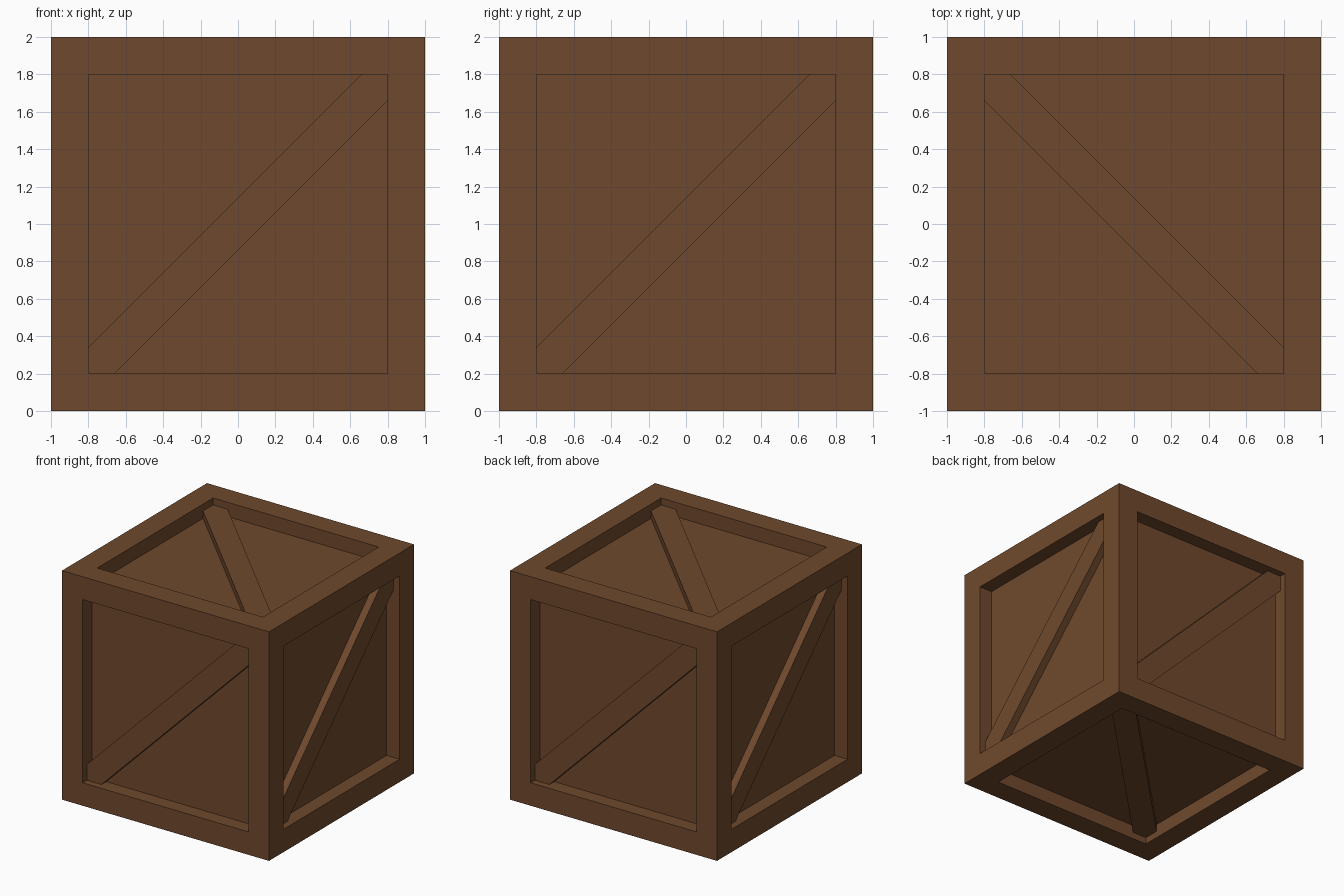
import bpy, bmesh
from mathutils import Vector

if "Cube" in bpy.data.objects:
    bpy.data.objects.remove(bpy.data.objects["Cube"])

HALF, BORDER, RECESS, BRACE_DEPTH = 1.0, 0.2, 0.125, 0.06
CORNER = 0.14  # how far each brace edge sits from the recess corner
CENTRE = Vector((0, 0, HALF))

wood = bpy.data.materials.new("brown_wood")
wood.diffuse_color = (0.159, 0.066, 0.026, 1)
wood.use_nodes = True
wood.node_tree.nodes["Principled BSDF"].inputs["Base Color"].default_value = wood.diffuse_color


def finish(bm, name):
    bmesh.ops.recalc_face_normals(bm, faces=bm.faces)
    mesh = bpy.data.meshes.new(name)
    bm.to_mesh(mesh)
    bm.free()
    mesh.materials.append(wood)
    obj = bpy.data.objects.new(name, mesh)
    obj.location = CENTRE
    bpy.context.collection.objects.link(obj)


# Crate body: cube with a square recess sunk into every side
bm = bmesh.new()
bmesh.ops.create_cube(bm, size=2 * HALF)
sides = bm.faces[:]
bmesh.ops.inset_individual(bm, faces=sides, thickness=BORDER, use_even_offset=True)
for f in sides:
    shift = f.normal * -RECESS
    bottom = bmesh.ops.extrude_discrete_faces(bm, faces=[f])["faces"][0]
    bmesh.ops.translate(bm, verts=bottom.verts, vec=shift)
finish(bm, "crate_body")


# Diagonal brace: hexagonal board fitted into two opposite recess corners
def brace(name, normal, u, v):
    n, u, v = Vector(normal), Vector(u), Vector(v)
    a = HALF - BORDER
    b = a - CORNER
    outline = [(-a, -a), (-b, -a), (a, b), (a, a), (b, a), (-a, -b)]
    bm = bmesh.new()
    face = bm.faces.new([bm.verts.new(n * (HALF - RECESS) + u * s + v * t) for s, t in outline])
    new = bmesh.ops.extrude_face_region(bm, geom=[face], use_keep_orig=True)["geom"]
    moved = [g for g in new if isinstance(g, bmesh.types.BMVert)]
    bmesh.ops.translate(bm, verts=moved, vec=n * (RECESS - BRACE_DEPTH))
    finish(bm, name)


X, Y, Z = (1, 0, 0), (0, 1, 0), (0, 0, 1)
NX, NY, NZ = (-1, 0, 0), (0, -1, 0), (0, 0, -1)
brace("front_brace", NY, X, Z)
brace("back_brace", Y, NX, Z)
brace("right_brace", X, Y, Z)
brace("left_brace", NX, NY, Z)
brace("top_brace", Z, X, NY)
brace("bottom_brace", NZ, X, Y)
